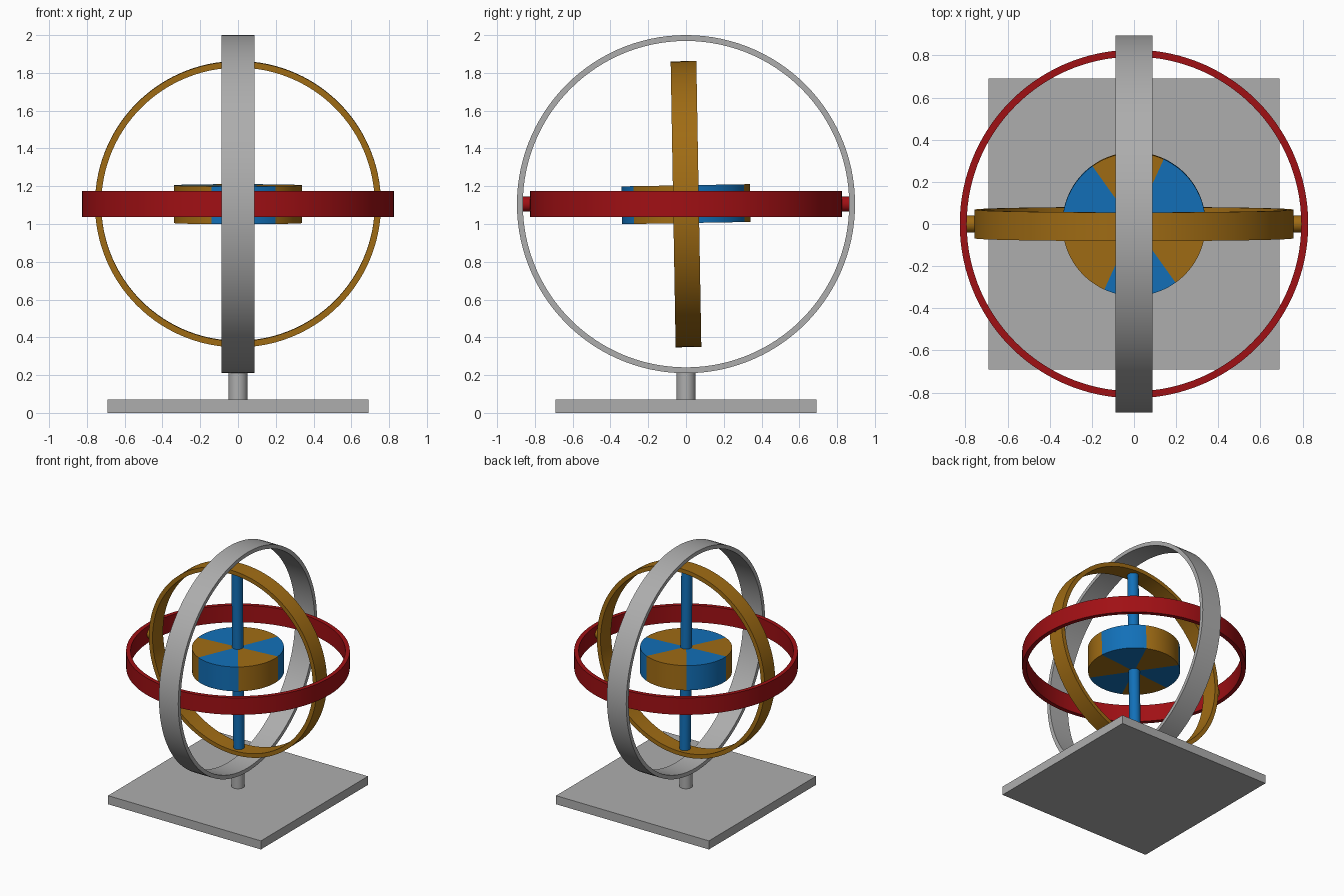
import bpy, bmesh, math
from mathutils import Matrix, Vector

if "Cube" in bpy.data.objects:
    bpy.data.objects.remove(bpy.data.objects["Cube"])

CENTRE = Vector((0, 0, 1.105))
TILT = Matrix.Rotation(math.radians(1), 4, 'X')   # slight lean of gold ring and rotor
X_AXIS = Matrix.Rotation(math.pi / 2, 4, 'Y')
Y_AXIS = Matrix.Rotation(math.pi / 2, 4, 'X')
Z_AXIS = Matrix.Identity(4)


def material(name, rgb):
    m = bpy.data.materials.new(name)
    m.use_nodes = True
    m.diffuse_color = (*rgb, 1)
    m.node_tree.nodes["Principled BSDF"].inputs["Base Color"].default_value = (*rgb, 1)
    return m


grey = material("grey", (0.42, 0.42, 0.42))
red = material("red", (0.352, 0.005, 0.007))
gold = material("gold", (0.352, 0.15, 0.007))
blue = material("blue", (0.006, 0.162, 0.48))


def spin(name, profile, mats, turn=Z_AXIS, at=CENTRE, steps=96, start=0.0):
    """Lathe a closed (radius, height) profile around its axis."""
    bm = bmesh.new()
    verts = [bm.verts.new((r, 0, h)) for r, h in profile]
    edges = [bm.edges.new((verts[i], verts[(i + 1) % len(verts)])) for i in range(len(verts))]
    bmesh.ops.spin(bm, geom=verts + edges, cent=(0, 0, 0), axis=(0, 0, 1),
                   angle=2 * math.pi, steps=steps)
    bmesh.ops.remove_doubles(bm, verts=bm.verts, dist=1e-5)
    bmesh.ops.dissolve_degenerate(bm, edges=bm.edges, dist=1e-6)
    # Alternate the materials in six equal sectors
    for f in bm.faces:
        c = f.calc_center_median()
        sector = int((math.atan2(c.y, c.x) % (2 * math.pi)) // (math.pi / 3))
        f.material_index = sector % len(mats)
    bmesh.ops.recalc_face_normals(bm, faces=bm.faces)
    bmesh.ops.transform(bm, matrix=turn @ Matrix.Rotation(start, 4, 'Z'), verts=bm.verts)
    mesh = bpy.data.meshes.new(name)
    bm.to_mesh(mesh)
    bm.free()
    for m in mats:
        mesh.materials.append(m)
    return finish(name, mesh, at)


def finish(name, mesh, at):
    ob = bpy.data.objects.new(name, mesh)
    ob.location = at
    bpy.context.collection.objects.link(ob)
    bpy.ops.object.select_all(action='DESELECT')
    ob.select_set(True)
    bpy.context.view_layer.objects.active = ob
    bpy.ops.object.shade_smooth_by_angle(angle=math.radians(30))
    return ob


def ring(name, mat, outer, inner, half, turn):
    spin(name, [(inner, -half), (outer, -half), (outer, half), (inner, half)], [mat], turn, steps=120)


def rod(name, mat, radius, low, high, turn=Z_AXIS, at=CENTRE):
    spin(name, [(0, low), (radius, low), (radius, high), (0, high)], [mat], turn, at, steps=36)


# Stand
bm = bmesh.new()
bmesh.ops.create_cube(bm, size=1, matrix=Matrix.Diagonal((1.38, 1.38, 0.07, 1)))
base = bpy.data.meshes.new("base")
bm.to_mesh(base)
bm.free()
base.materials.append(grey)
finish("base", base, (0, 0, 0.035))
rod("post", grey, 0.05, 0.06, 0.225, at=(0, 0, 0))

# Nested gimbal rings
ring("outer_ring", grey, 0.895, 0.864, 0.087, X_AXIS)
ring("middle_ring", red, 0.827, 0.794, 0.069, Z_AXIS)
ring("inner_ring", gold, 0.757, 0.724, 0.068, TILT @ Y_AXIS)

# Pivot pins between neighbouring rings
for side, a, b in (("a", 0, 1), ("b", 1, 0)):
    s = 1 if a == 0 else -1
    lo, hi = sorted((s * 0.815, s * 0.87))
    rod("middle_pivot_" + side, red, 0.04, lo, hi, Y_AXIS)
    lo, hi = sorted((s * 0.745, s * 0.8))
    rod("inner_pivot_" + side, gold, 0.04, lo, hi, X_AXIS)

# Rotor: axle and six-sector wheel
rod("axle", blue, 0.042, -0.735, 0.735, TILT)
spin("rotor_wheel", [(0, -0.1), (0.34, -0.1), (0.34, 0.1), (0, 0.1)], [blue, gold],
     TILT, steps=96, start=math.radians(5.5))
